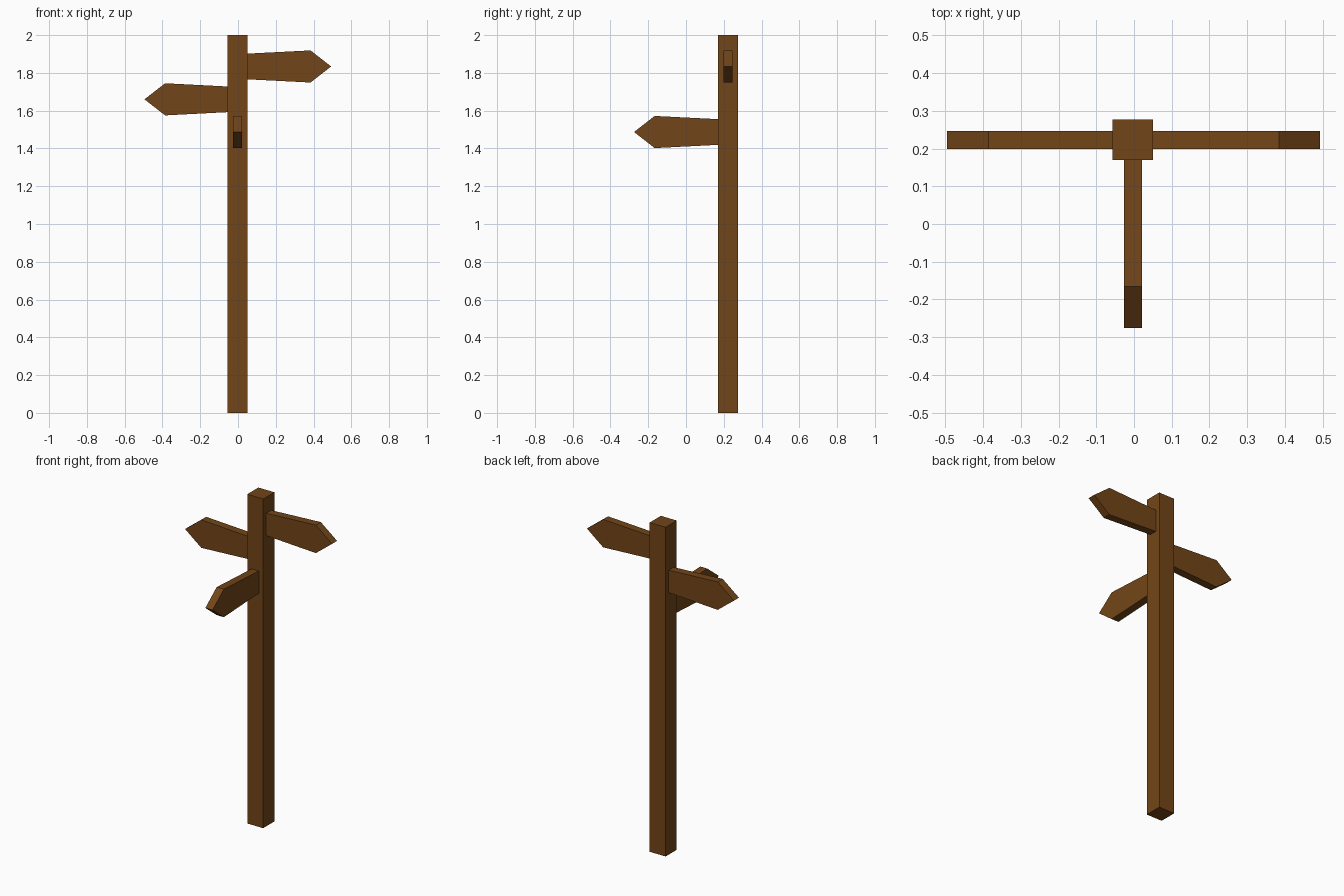
import bpy, bmesh
from math import pi
from mathutils import Matrix

if "Cube" in bpy.data.objects:
    bpy.data.objects.remove(bpy.data.objects["Cube"])

CX, CY = -0.003, 0.223   # post axis
HALF = 0.0535            # half width of the post

wood = bpy.data.materials.new("wood")
wood.diffuse_color = (0.17, 0.06, 0.009, 1)
wood.use_nodes = True
wood.node_tree.nodes["Principled BSDF"].inputs["Base Color"].default_value = wood.diffuse_color


def prism(name, profile, depth, matrix):
    """Extrude a flat XZ outline along Y (centred), then place it."""
    bm = bmesh.new()
    face = bm.faces.new([bm.verts.new((x, -depth / 2, z)) for x, z in profile])
    ext = bmesh.ops.extrude_face_region(bm, geom=[face])
    moved = [v for v in ext["geom"] if isinstance(v, bmesh.types.BMVert)]
    bmesh.ops.translate(bm, verts=moved, vec=(0, depth, 0))
    bmesh.ops.transform(bm, verts=bm.verts, matrix=matrix)
    bmesh.ops.recalc_face_normals(bm, faces=bm.faces)
    mesh = bpy.data.meshes.new(name)
    bm.to_mesh(mesh)
    bm.free()
    mesh.materials.append(wood)
    obj = bpy.data.objects.new(name, mesh)
    bpy.context.collection.objects.link(obj)


# square post
prism("post", [(-HALF, 0), (HALF, 0), (HALF, 2), (-HALF, 2)], 2 * HALF,
      Matrix.Translation((CX, CY, 0)))


# arrow boards: name, turn about z, height of tip, reach from post axis
def board(name, turn, z, reach):
    neck = reach - 0.109
    outline = [(HALF, -0.068), (neck, -0.085), (reach, 0),
               (neck, 0.085), (HALF, 0.068)]
    prism(name, outline, 0.048,
          Matrix.Translation((CX, CY, z)) @ Matrix.Rotation(turn, 4, "Z"))


board("right_sign", 0, 1.834, 0.496)
board("left_sign", pi, 1.66, 0.492)
board("front_sign", -pi / 2, 1.487, 0.498)
